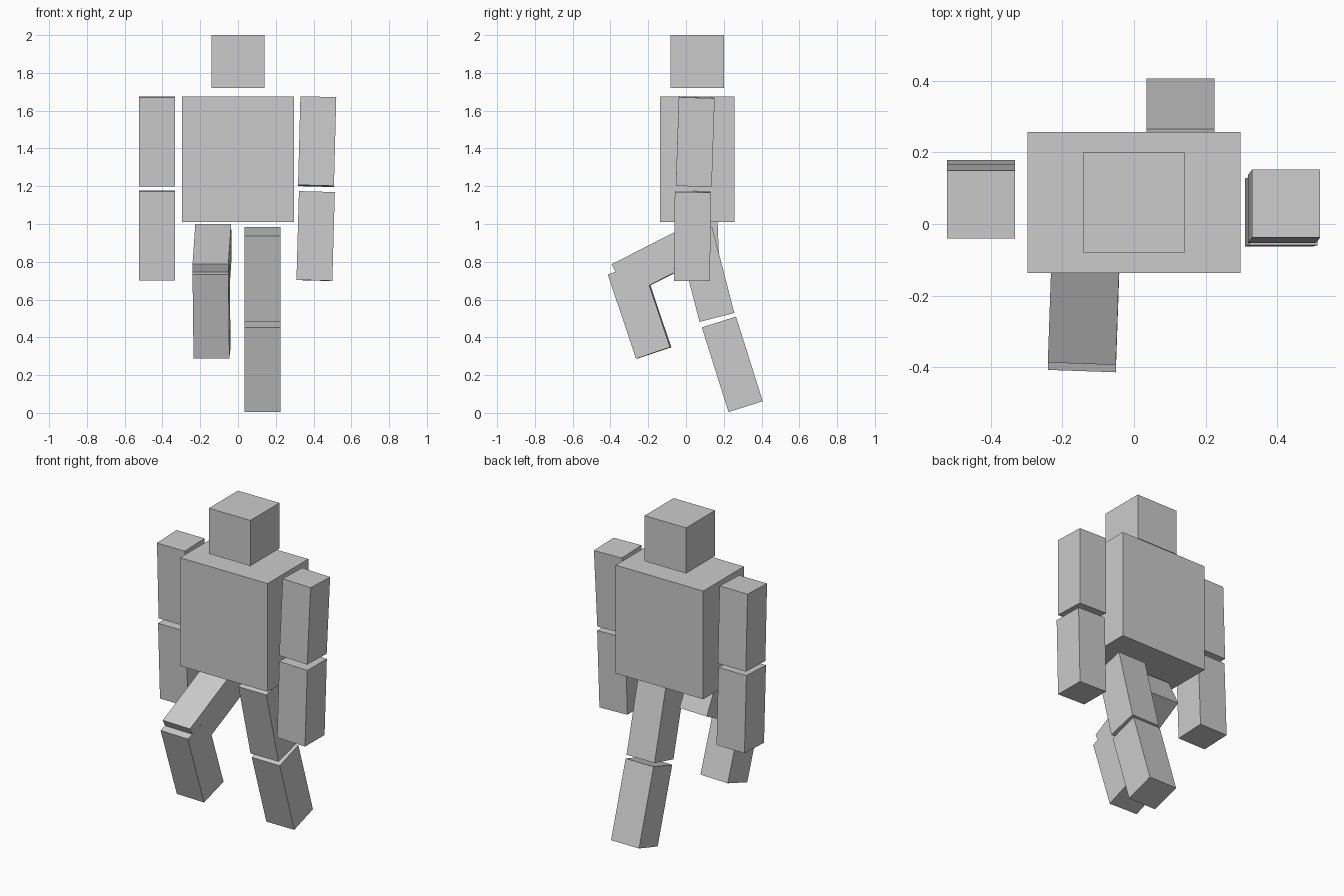
import bpy
from math import radians

if "Cube" in bpy.data.objects:
    bpy.data.objects.remove(bpy.data.objects["Cube"])


def box(name, centre, size, tilt=(0, 0, 0)):
    """Flat-faced box of the given size, tilted in degrees about its centre."""
    bpy.ops.mesh.primitive_cube_add(size=1, location=centre,
                                    rotation=[radians(a) for a in tilt])
    ob = bpy.context.object
    ob.name = name
    ob.scale = size
    return ob


LIMB = (0.19, 0.19, 0.47)  # every limb segment shares one size

# Head and torso
box("head", (0, 0.06, 1.86), (0.282, 0.282, 0.28))
box("torso", (0, 0.06, 1.343), (0.595, 0.395, 0.665))

# Limb segments: name, centre, tilt
for name, centre, tilt in [
    # arms hanging with a slight swing
    ("left_upper_arm", (0.419, 0.049, 1.436), (-1.9, 1.5, 0)),
    ("left_forearm", (0.411, 0.034, 0.936), (-0.4, 1.6, 0)),
    ("right_upper_arm", (-0.428, 0.063, 1.437), (2, 0, 0)),
    ("right_forearm", (-0.428, 0.075, 0.940), (2.3, 0, 0)),
    # trailing leg
    ("left_thigh", (0.13, 0.105, 0.733), (14.5, 0, 0)),
    ("left_shin", (0.13, 0.245, 0.257), (17.5, 0, 0)),
    # raised leg
    ("right_thigh", (-0.137, -0.138, 0.809), (-63, 0, -2)),
    ("right_shin", (-0.140, -0.246, 0.540), (18.6, 0, -2)),
]:
    box(name, centre, LIMB, tilt)
